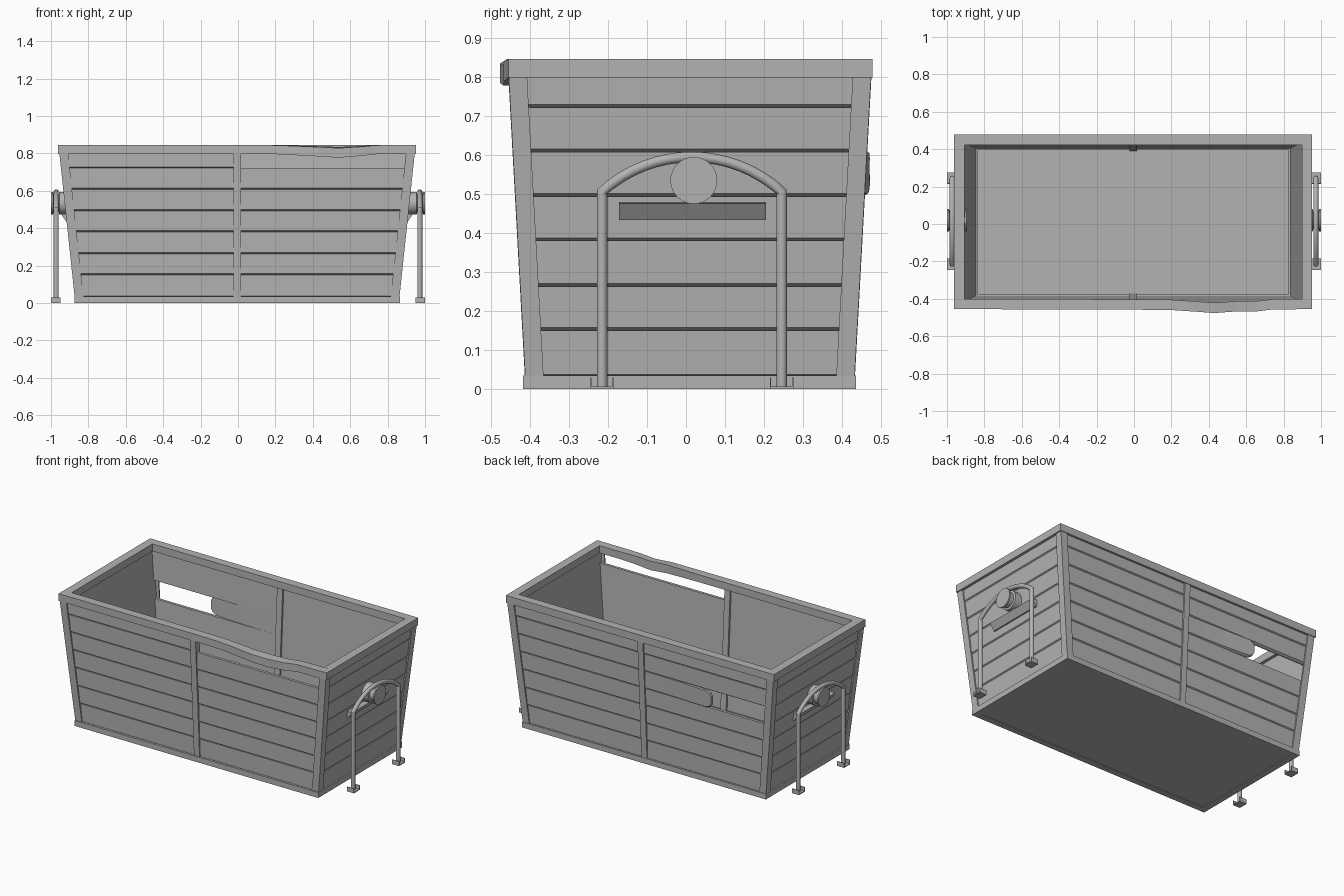
import bpy, math

if "Cube" in bpy.data.objects:
    bpy.data.objects.remove(bpy.data.objects["Cube"])

CX, CY = -0.005, 0.01            # centre of the tub body
H = 0.8                          # height of the walls below the rim

mat = bpy.data.materials.new("dark_grey")
mat.diffuse_color = (0.45, 0.45, 0.45, 1)
mat.use_nodes = True
mat.node_tree.nodes["Principled BSDF"].inputs["Base Color"].default_value = mat.diffuse_color


def hx(z): return 0.865 + 0.085 * z / H    # outer half length at height z
def hy(z): return 0.42 + 0.044 * z / H     # outer half width at height z


def loft(name, sections):
    """Closed solid through a list of rings of points."""
    n = len(sections[0])
    verts = [p for s in sections for p in s]
    faces = [tuple(range(n))[::-1],
             tuple((len(sections) - 1) * n + i for i in range(n))]
    for k in range(len(sections) - 1):
        for i in range(n):
            j = (i + 1) % n
            faces.append((k*n + i, k*n + j, k*n + n + j, k*n + n + i))
    me = bpy.data.meshes.new(name)
    me.from_pydata(verts, [], faces)
    me.materials.append(mat)
    ob = bpy.data.objects.new(name, me)
    bpy.context.collection.objects.link(ob)
    bpy.context.view_layer.objects.active = ob
    ob.select_set(True)
    bpy.ops.object.mode_set(mode='EDIT')
    bpy.ops.mesh.select_all(action='SELECT')
    bpy.ops.mesh.normals_make_consistent(inside=False)
    bpy.ops.object.mode_set(mode='OBJECT')
    ob.select_set(False)
    return ob


def box(name, x0, x1, y0, y1, z0, z1):
    return loft(name, [[(x0, y0, z), (x1, y0, z), (x1, y1, z), (x0, y1, z)]
                       for z in (z0, z1)])


def smooth(ob):
    bpy.ops.object.select_all(action='DESELECT')
    ob.select_set(True)
    bpy.context.view_layer.objects.active = ob
    bpy.ops.object.shade_smooth_by_angle()
    ob.select_set(False)


# Floor plate and bottom sill
X0, X1, Y0, Y1 = CX - 0.87, CX + 0.87, CY - 0.427, CY + 0.425
box("floor", X0 + .01, X1 - .01, Y0 + .01, Y1 - .01, 0.004, 0.02)
W = 0.04
box("sill_front", X0, X1, Y0, Y0 + W, 0, 0.035)
box("sill_back", X0, X1, Y1 - W, Y1, 0, 0.035)
box("sill_left", X0, X0 + W, Y0 + W, Y1 - W, 0, 0.035)
box("sill_right", X1 - W, X1, Y0 + W, Y1 - W, 0, 0.035)

# Planks, with a chamfer under the outer face
OUT, INN = 0.006, 0.028
levels = [0.03, 0.150, 0.263, 0.380, 0.493, 0.607, 0.721, 0.80]


def profile(z0, z1):
    """(height, depth behind the outer wall plane) around one plank."""
    return [(z0, .016), (z0 + .007, OUT), (z1, OUT + .004), (z1, INN), (z0, INN)]


def long_section(sy, t, z0, z1, push=0.0):
    """Ring of a front/back plank; t = -1..1 along the wall."""
    return [(CX + t * (hx(z) - 0.01), CY + sy * (hy(z) - d + push), z)
            for z, d in profile(z0, z1)]


for k in range(7):
    z0, z1 = levels[k], levels[k + 1]
    for sy, wall in ((-1, "front"), (1, "back")):
        for sx, side in ((-1, "left"), (1, "right")):
            if (sy, sx, k) == (-1, 1, 6):      # missing top plank
                continue
            if (sy, sx, k) == (1, -1, 4):      # snapped plank, bent outwards, ragged end
                ends = [(0, 0, 0), (.15, .001, 0), (.3, .005, 0), (.42, .011, 0),
                        (.51, .016, .002), (.54, .018, .014), (.55, .018, .03)]
                loft("broken_plank", [long_section(1, -t, z0 + c, z1 - c, p)
                                      for t, p, c in ends])
                continue
            loft(f"{wall}_{side}_plank", [long_section(sy, t, z0, z1) for t in (0, sx)])
    for sx, side in ((-1, "left"), (1, "right")):
        loft(f"{side}_end_plank",
             [[(CX + sx * (hx(z) - d), CY + sy * (hy(z) - 0.01), z)
               for z, d in profile(z0, z1)] for sy in (-1, 1)])

# Corner angle irons and centre posts, leaning with the walls
for sx in (-1, 1):
    for sy in (-1, 1):
        loft("corner_angle",
             [[(CX + sx * (hx(z) - a), CY + sy * (hy(z) - b), z)
               for a, b in ((0, 0), (.047, 0), (.047, .009), (.009, .009), (.009, .047), (0, .047))]
              for z in (0.03, 0.81)])
for sy in (-1, 1):
    loft("centre_post",
         [[(CX + dx, CY + sy * (hy(z) - d), z)
           for dx, d in ((-.02, -.001), (.02, -.001), (.02, .04), (-.02, .04))]
          for z in (0.0, 0.8)])

# Top rim, with a dented front rail
RX0, RX1, RY0, RY1, RW, RZ0, RZ1 = -0.962, 0.952, -0.455, 0.478, 0.055, 0.798, 0.845
box("rim_back", RX0, RX1, RY1 - RW, RY1, RZ0, RZ1)
box("rim_left", RX0, RX0 + RW, RY0 + RW, RY1 - RW, RZ0, RZ1)
box("rim_right", RX1 - RW, RX1, RY0 + RW, RY1 - RW, RZ0, RZ1)
# x, outward shift, drop
dent = [(RX0, 0, 0), (0.0, .003, 0), (0.2, .005, .002), (0.32, .013, .008), (0.43, .021, .014),
        (0.54, .013, .021), (0.65, .013, .012), (0.74, .002, .002), (RX1, 0, 0)]
loft("rim_front_dented",
     [[(x, RY0 - o, RZ0 - d), (x, RY0 - o, RZ1 - d * .8),
       (x, RY0 + RW - o, RZ1 - d * .5), (x, RY0 + RW - o, RZ0 - d)] for x, o, d in dent])

# Supports at both ends: tube hoop, channel feet, axle spool, ledge
PY, LEG, SPRING, APEX = 0.015, 0.23, 0.505, 0.594
rise = APEX - SPRING
R = (LEG ** 2 + rise ** 2) / (2 * rise)
half = math.asin(LEG / R)
for s, side in ((-1, "left"), (1, "right")):
    path = [(s * .972, PY - LEG, 0.006), (s * .972, PY - LEG, SPRING - .01)]
    for i in range(17):
        a = half * (i / 8 - 1)
        path.append((s * .972, PY + R * math.sin(a), APEX - R + R * math.cos(a)))
    path += [(s * .972, PY + LEG, SPRING - .01), (s * .972, PY + LEG, 0.006)]
    cu = bpy.data.curves.new(f"{side}_hoop", 'CURVE')
    cu.dimensions = '3D'
    cu.bevel_depth, cu.bevel_resolution, cu.use_fill_caps = 0.0135, 6, True
    cu.materials.append(mat)
    sp = cu.splines.new('POLY')
    sp.points.add(len(path) - 1)
    for p, co in zip(sp.points, path):
        p.co = (*co, 1)
    ob = bpy.data.objects.new(f"{side}_hoop", cu)
    bpy.context.collection.objects.link(ob)
    bpy.ops.object.select_all(action='DESELECT')
    ob.select_set(True)
    bpy.context.view_layer.objects.active = ob
    bpy.ops.object.convert(target='MESH')
    smooth(bpy.context.object)

    for y in (PY - LEG, PY + LEG):
        u = [(-.03, 0), (.03, 0), (.03, .03), (.027, .03), (.027, .006),
             (-.027, .006), (-.027, .03), (-.03, .03)]
        loft(f"{side}_foot", [[(s * x, y + a, z) for a, z in u] for x in (0.949, 0.999)])

    spool = [(.895, .06), (.955, .06), (.958, .047), (.985, .047), (.99, .06), (1.0, .06)]
    smooth(loft(f"{side}_axle_spool",
                [[(s * x, 0.02 + r * math.cos(2 * math.pi * i / 32),
                   0.534 + r * math.sin(2 * math.pi * i / 32)) for i in range(32)]
                 for x, r in spool]))

    loft(f"{side}_ledge",
         [[(CX + s * (hx(z) + d), y, z) for z, d in
           ((.433, -.01), (.433, .001), (.475, .025), (.477, -.01))] for y in (-.172, .205)])
